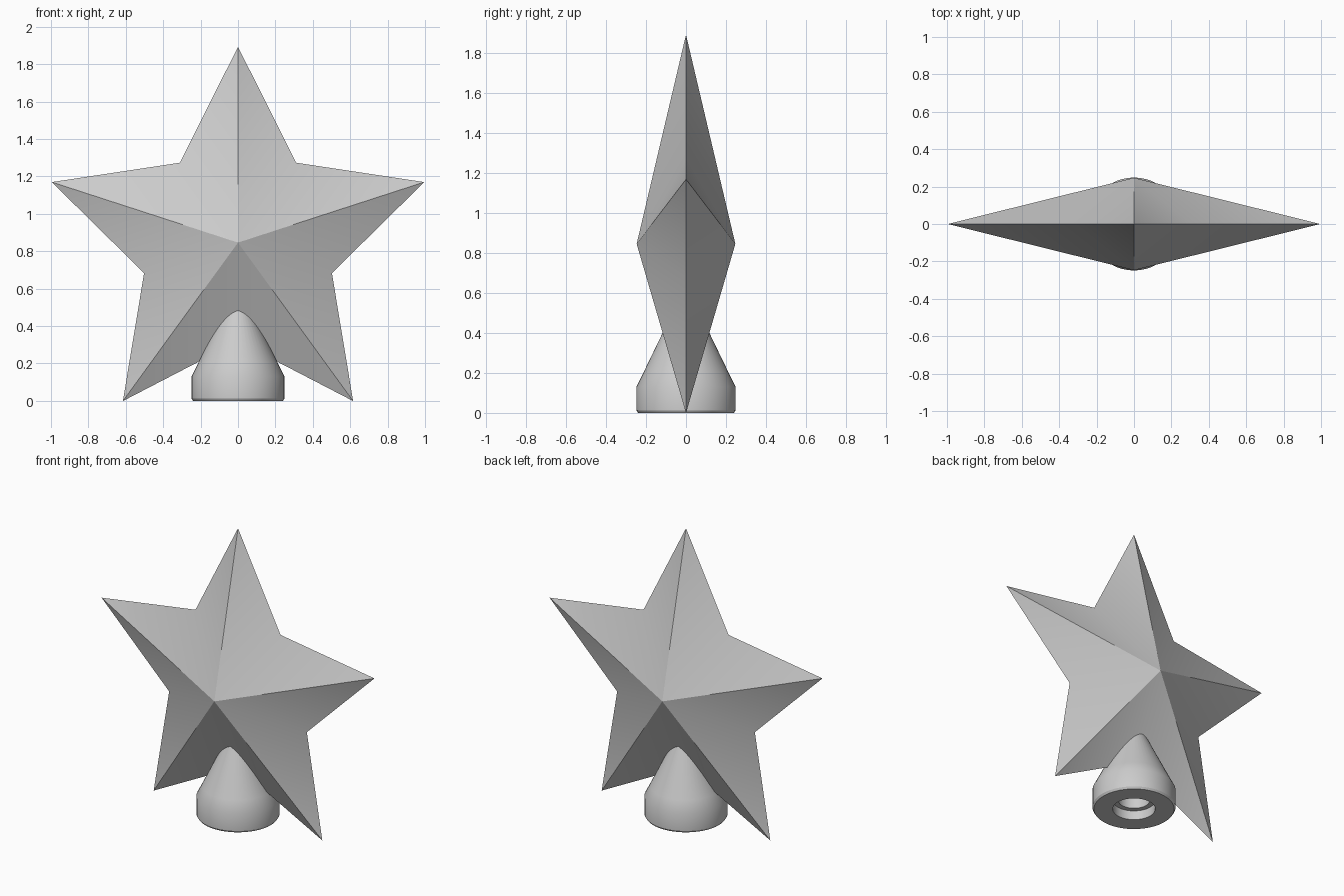
import bpy
import bmesh
import math
from mathutils import Vector

if "Cube" in bpy.data.objects:
    bpy.data.objects.remove(bpy.data.objects["Cube"], do_unlink=True)

# One plain grey for the whole model
grey = bpy.data.materials.new("light grey")
grey.use_nodes = True
colour = (0.6, 0.6, 0.6, 1.0)
grey.diffuse_color = colour
grey.node_tree.nodes["Principled BSDF"].inputs["Base Color"].default_value = colour


def finish(name, bm):
    """Turn a bmesh into a shaded object."""
    bmesh.ops.recalc_face_normals(bm, faces=bm.faces)
    mesh = bpy.data.meshes.new(name)
    bm.to_mesh(mesh)
    bm.free()
    mesh.materials.append(grey)
    obj = bpy.data.objects.new(name, mesh)
    bpy.context.collection.objects.link(obj)
    bpy.ops.object.select_all(action='DESELECT')
    obj.select_set(True)
    bpy.context.view_layer.objects.active = obj
    bpy.ops.object.shade_smooth_by_angle(angle=math.radians(30))
    return obj


# Five-pointed star: a flat outline joined to a front and a back peak
CENTRE_Z = 0.846
bm = bmesh.new()
rim = []
for i in range(10):
    a = i * math.pi / 5
    r = 1.047 if i % 2 == 0 else 0.528
    rim.append(bm.verts.new((r * math.sin(a), 0, CENTRE_Z + r * math.cos(a))))
for y in (-0.247, 0.247):
    peak = bm.verts.new((0, y, CENTRE_Z))
    for i in range(10):
        bm.faces.new((rim[i], rim[(i + 1) % 10], peak))
finish("star", bm)

# Conical socket: turned profile (radius, height) with a stepped hole below
profile = [(0, 0.22), (0.095, 0.22), (0.095, 0.06), (0.127, 0.06), (0.127, 0),
           (0.24, 0), (0.2485, 0.013), (0.2485, 0.13), (0.214, 0.2), (0.035, 0.57), (0, 0.59)]
bm = bmesh.new()
points = [bm.verts.new(Vector((r, 0, z))) for r, z in profile]
edges = [bm.edges.new(pair) for pair in zip(points, points[1:])]
bmesh.ops.spin(bm, geom=points + edges, cent=(0, 0, 0), axis=(0, 0, 1),
               angle=math.tau, steps=48, use_merge=True)
bmesh.ops.remove_doubles(bm, verts=bm.verts, dist=0.0005)
finish("socket", bm)
